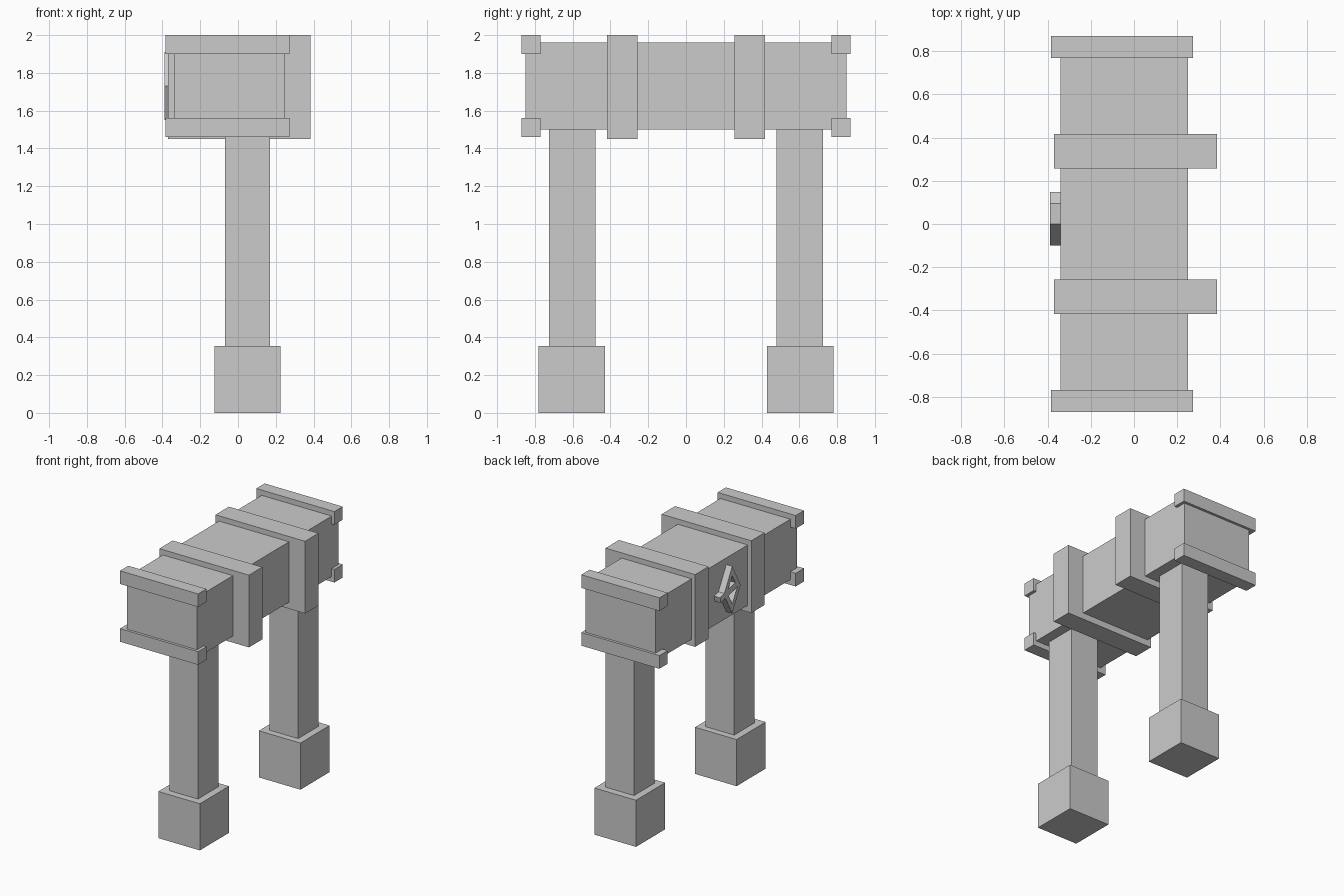
import bpy, math

if "Cube" in bpy.data.objects:
    bpy.data.objects.remove(bpy.data.objects["Cube"])


def box(name, x, y, z):
    """Box from (min, max) ranges on each axis."""
    spans = (x, y, z)
    bpy.ops.mesh.primitive_cube_add(size=1, location=[(a + b) / 2 for a, b in spans])
    ob = bpy.context.object
    ob.name = name
    ob.scale = [b - a for a, b in spans]
    bpy.ops.object.transform_apply(location=False, rotation=False, scale=True)
    return ob


# Main beam
box("beam", (-0.34, 0.25), (-0.85, 0.85), (1.50, 1.96))

for side, s in (("front", -1), ("back", 1)):
    def span(a, b):
        return tuple(sorted((s * a, s * b)))

    # Leg and foot block
    box(f"{side}_leg", (-0.07, 0.17), span(0.48, 0.725), (0.35, 1.50))
    box(f"{side}_foot", (-0.125, 0.225), span(0.43, 0.78), (0.0, 0.355))
    # Wide band around the beam
    box(f"{side}_band", (-0.37, 0.385), span(0.257, 0.418), (1.45, 2.0))
    # Trim bars along the upper and lower end edges
    for level, z in (("upper", (1.90, 2.0)), ("lower", (1.46, 1.56))):
        box(f"{side}_{level}_trim", (-0.385, 0.273), span(0.77, 0.87), z)

# Diamond ornament on the left face: an extruded four-sided ring
cy, cz, hw, hh, inner = 0.0, 1.73, 0.10, 0.18, 0.6
corners = [(hw, 0), (0, hh), (-hw, 0), (0, -hh)]
verts = [(x, cy + k * y, cz + k * z)
         for x in (-0.39, -0.335) for k in (1, inner) for y, z in corners]
faces = []
for i in range(4):
    j = (i + 1) % 4
    faces += [(i, i + 4, j + 4, j), (i + 8, j + 8, j + 12, i + 12),
              (i, j, j + 8, i + 8), (i + 4, i + 12, j + 12, j + 4)]
mesh = bpy.data.meshes.new("diamond_ornament")
mesh.from_pydata(verts, [], faces)
mesh.update()
ring = bpy.data.objects.new("diamond_ornament", mesh)
bpy.context.collection.objects.link(ring)

# Slanted bar crossing the diamond
bar = box("ornament_bar", (-0.39, -0.335), (-0.065, 0.135), (1.705, 1.75))
bar.location.y = 0.045
bar.rotation_euler.x = math.radians(-14)
